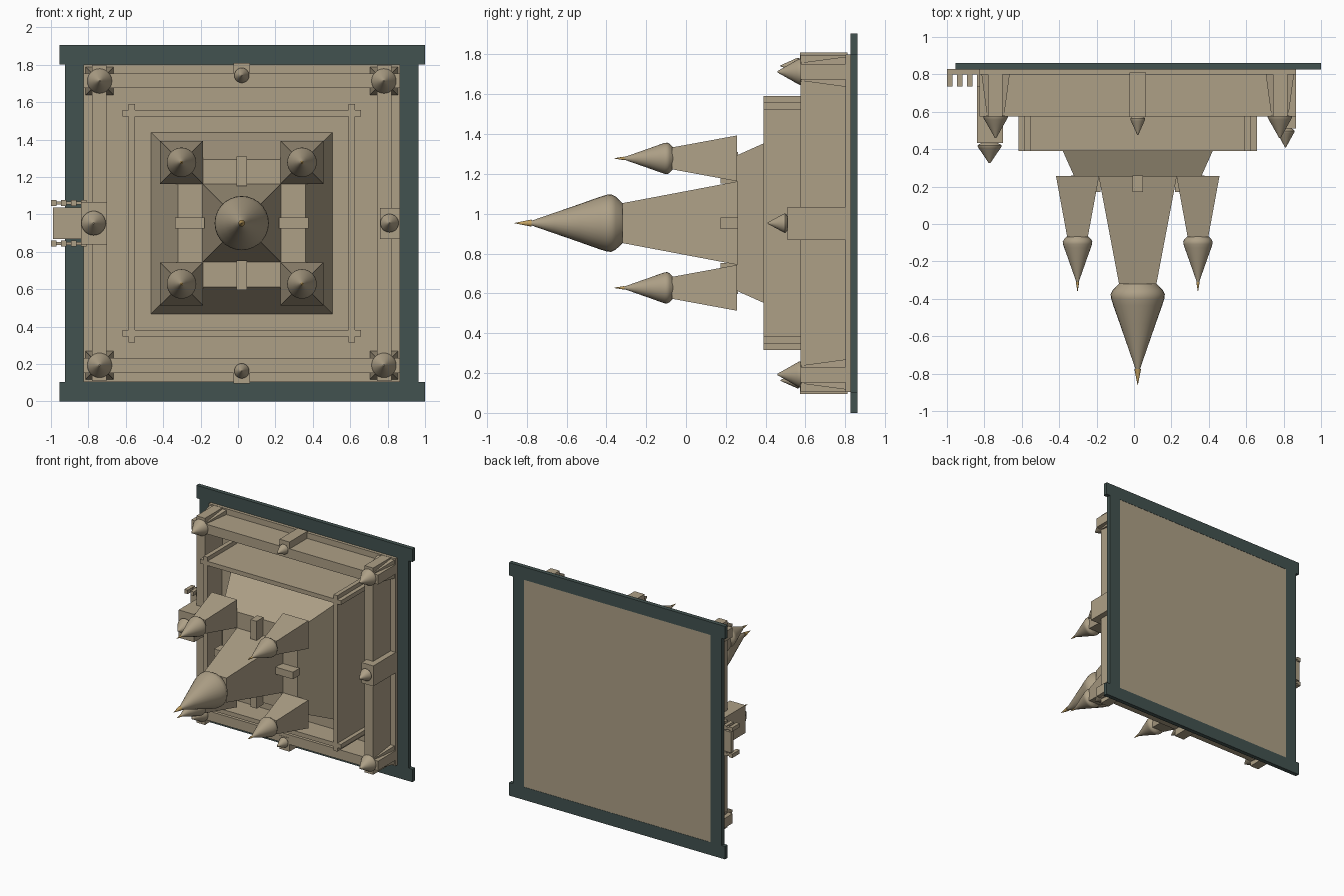
import bpy, bmesh, math

if "Cube" in bpy.data.objects:
    bpy.data.objects.remove(bpy.data.objects["Cube"])

CX, CZ = 0.02, 0.953   # plan centre; the temple rises toward -y


def material(name, rgb):
    m = bpy.data.materials.new(name)
    m.diffuse_color = (*rgb, 1)
    m.use_nodes = True
    m.node_tree.nodes["Principled BSDF"].inputs["Base Color"].default_value = m.diffuse_color
    return m


STONE = material("sandstone", (0.42, 0.35, 0.24))
WATER = material("moat_green", (0.055, 0.085, 0.08))
GOLD = material("gilded", (0.55, 0.36, 0.12))


def finish(name, bm, mat, smooth=False):
    bmesh.ops.recalc_face_normals(bm, faces=bm.faces)
    me = bpy.data.meshes.new(name)
    bm.to_mesh(me)
    bm.free()
    me.materials.append(mat)
    ob = bpy.data.objects.new(name, me)
    bpy.context.collection.objects.link(ob)
    if smooth:
        bpy.context.view_layer.objects.active = ob
        ob.select_set(True)
        bpy.ops.object.shade_smooth_by_angle(angle=math.radians(40))
        ob.select_set(False)
    return ob


def box(name, x0, x1, y0, y1, z0, z1, mat=STONE):
    bm = bmesh.new()
    bmesh.ops.create_cube(bm, size=1)
    for v in bm.verts:
        v.co = ((x0 + x1) / 2 + v.co.x * (x1 - x0),
                (y0 + y1) / 2 + v.co.y * (y1 - y0),
                (z0 + z1) / 2 + v.co.z * (z1 - z0))
    return finish(name, bm, mat)


def loft(name, x, z, profile, sides, mat=STONE):
    """Stack of n-gon rings (radius, y) along the y axis, capped."""
    bm = bmesh.new()
    off = math.pi / 4 if sides == 4 else 0
    k = math.sqrt(2) if sides == 4 else 1      # square radius = half width
    rings = []
    for r, y in profile:
        rings.append([bm.verts.new((x + k * r * math.cos(off + 2 * math.pi * i / sides), y,
                                    z + k * r * math.sin(off + 2 * math.pi * i / sides)))
                      for i in range(sides)])
    for a, b in zip(rings, rings[1:]):
        for i in range(sides):
            j = (i + 1) % sides
            bm.faces.new((a[i], a[j], b[j], b[i]))
    bm.faces.new(rings[0])
    bm.faces.new(rings[-1])
    return finish(name, bm, mat, sides > 4)


def tapered(name, x, z, r0, y0, r1, y1, tiers=6):
    return loft(name, x, z, [(r0 + (r1 - r0) * i / tiers, y0 + (y1 - y0) * i / tiers)
                             for i in range(tiers + 1)], 4)


def bud(name, x, z, r, y0, y1):
    """Lotus-bud finial from y0 out to its tip at y1."""
    shape = [(0.70, 0), (0.92, 0.07), (1, 0.12), (0.98, 0.17), (0.90, 0.25),
             (0.66, 0.46), (0.36, 0.73), (0.06, 1)]
    return loft(name, x, z, [(r * f, y0 + (y1 - y0) * t) for f, t in shape], 28)


def wall_ring(name, inner, outer, reach, y0, y1):
    """Four bars that cross each other at the corners."""
    for s, side in ((-1, "a"), (1, "b")):
        a, b = sorted((s * inner, s * outer))
        box(f"{name}_x_{side}", CX + a, CX + b, y0, y1, CZ - reach, CZ + reach)
        box(f"{name}_z_{side}", CX - reach, CX + reach, y0, y1, CZ + a, CZ + b)


# Moat frame and ground slab
box("moat_top", -0.955, 1.0, 0.825, 0.86, 1.80, 1.905, WATER)
box("moat_bottom", -0.955, 1.0, 0.825, 0.86, 0, 0.105, WATER)
box("moat_left", -0.925, -0.825, 0.825, 0.86, 0.105, 1.80, WATER)
box("moat_right", 0.865, 0.965, 0.825, 0.86, 0.105, 1.80, WATER)
box("ground", -0.825, 0.865, 0.80, 0.858, 0.105, 1.80)

# Outer gallery, second enclosure and its raised floor
wall_ring("outer_gallery", 0.722, 0.80, 0.845, 0.575, 0.81)
wall_ring("second_gallery", 0.57, 0.605, 0.638, 0.39, 0.81)
box("second_floor", CX - 0.58, CX + 0.58, 0.58, 0.81, CZ - 0.58, CZ + 0.58)

# Outer gates on the axes
for s, n in ((-1, "bottom"), (1, "top")):
    z = CZ + s * 0.802
    box(f"gate_{n}", CX - 0.045, CX + 0.045, 0.572, 0.81, z - 0.055, z + 0.055)
    bud(f"gate_bud_{n}", CX, CZ + s * 0.79, 0.04, 0.575, 0.475)
box("gate_right", 0.76, 0.867, 0.51, 0.81, 0.868, 1.035)
bud("gate_bud_right", 0.81, CZ, 0.049, 0.51, 0.41)
box("gate_main", -0.84, -0.70, 0.432, 0.83, 0.84, 1.067)
bud("gate_bud_main", -0.772, CZ, 0.065, 0.432, 0.325)

# Entrance causeway with railing posts
box("causeway", -0.99, -0.80, 0.80, 0.83, 0.868, 1.037)
for s in (-1, 1):
    z = CZ + s * 0.108
    box("causeway_edge", -0.99, -0.82, 0.80, 0.83, z - 0.008, z + 0.008)
    for i in range(4):
        x = -1.0 + i * 0.0535
        box("causeway_post", x, x + 0.03, 0.735, 0.83, z - 0.016, z + 0.016)

# Stepped pyramid and axial porches on its terrace
tapered("pyramid", CX, CZ, 0.487, 0.583, 0.34, 0.255, 5)
for s in (-1, 1):
    a, b = sorted((s * 0.20, s * 0.357))
    box("porch_x", CX + a, CX + b, 0.172, 0.26, CZ - 0.029, CZ + 0.029)
    box("porch_z", CX - 0.028, CX + 0.028, 0.172, 0.26, CZ + a, CZ + b)

# Central tower
tapered("central_tower", CX, CZ, 0.209, 0.256, 0.1, -0.32, 8)
bud("central_bud", CX, CZ, 0.145, -0.32, -0.785)
loft("central_spike", CX, CZ, [(0.018, -0.775), (0.001, -0.86)], 12, GOLD)

# Inner and outer corner towers
for sx in (-1, 1):
    for sz in (-1, 1):
        x, z = CX + sx * 0.322, CZ + sz * 0.325
        tapered("inner_tower", x, z, 0.115, 0.256, 0.055, -0.07)
        bud("inner_bud", x, z, 0.079, -0.065, -0.315)
        loft("inner_spike", x, z, [(0.009, -0.31), (0.001, -0.36)], 12, GOLD)
        x, z = CX + sx * 0.76, CZ + sz * 0.76
        tapered("outer_tower", x, z, 0.076, 0.805, 0.045, 0.575)
        bud("outer_bud", x, z, 0.066, 0.59, 0.46)
